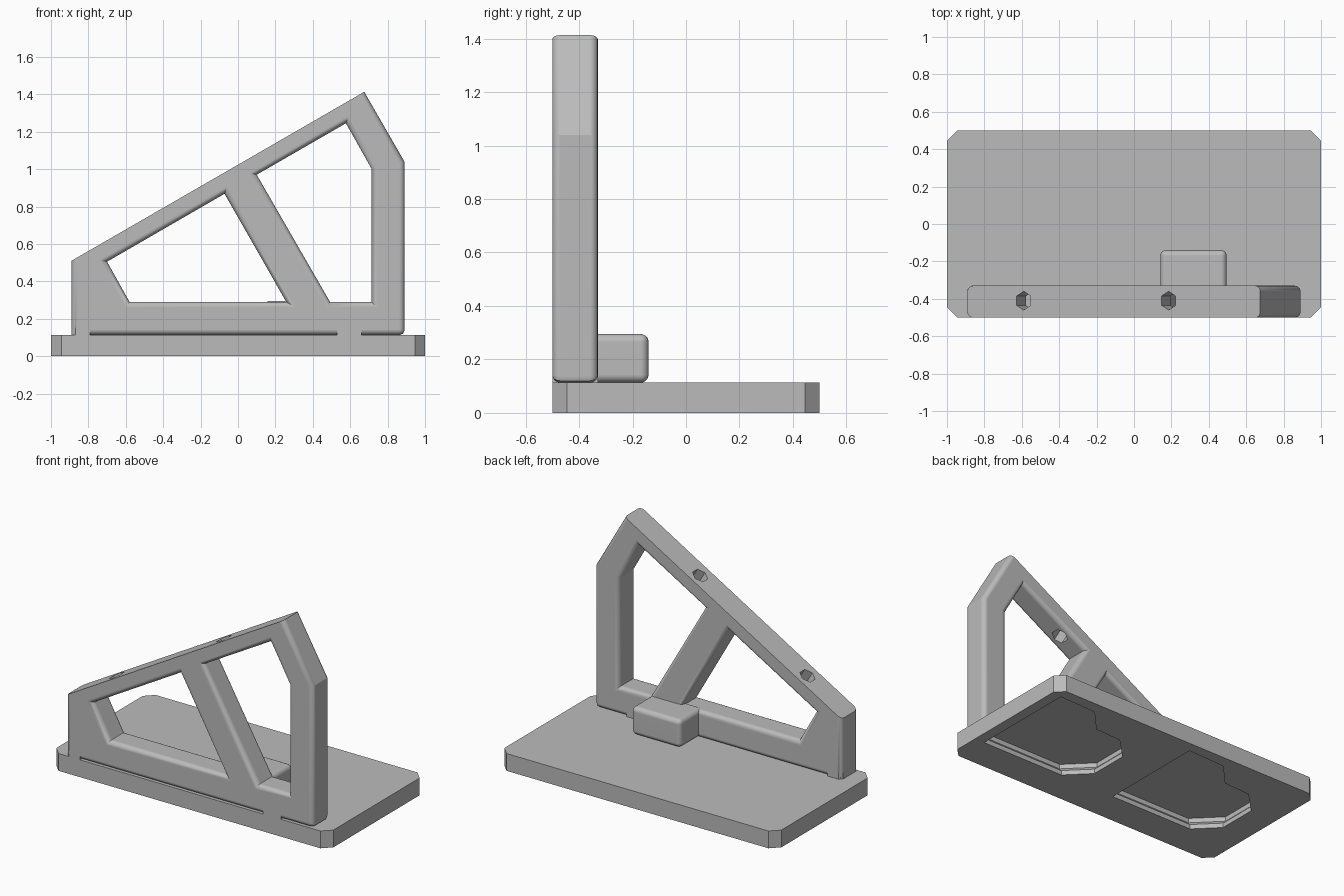
import bpy, bmesh, math
from mathutils import Vector, Matrix

if "Cube" in bpy.data.objects:
    bpy.data.objects.remove(bpy.data.objects["Cube"])

grey = bpy.data.materials.new("plain grey")
grey.diffuse_color = (0.5, 0.5, 0.5, 1)
grey.use_nodes = True
grey.node_tree.nodes["Principled BSDF"].inputs["Base Color"].default_value = grey.diffuse_color


def finish(name, bm, smooth=True):
    bmesh.ops.recalc_face_normals(bm, faces=bm.faces[:])
    me = bpy.data.meshes.new(name)
    bm.to_mesh(me)
    bm.free()
    ob = bpy.data.objects.new(name, me)
    bpy.context.collection.objects.link(ob)
    me.materials.append(grey)
    if smooth:
        bpy.ops.object.select_all(action='DESELECT')
        ob.select_set(True)
        bpy.context.view_layer.objects.active = ob
        bpy.ops.object.shade_smooth_by_angle(angle=math.radians(28))
    return ob


def loft(name, loops, smooth=True, matrix=None):
    """Each loop is a stack of rings; the end rings are capped together."""
    bm = bmesh.new()
    caps = ([], [])
    for rings in loops:
        vs = [[bm.verts.new(p) for p in ring] for ring in rings]
        n = len(vs[0])
        for a, b in zip(vs, vs[1:]):
            for i in range(n):
                j = (i + 1) % n
                bm.faces.new((a[i], a[j], b[j], b[i]))
        for cap, ring in zip(caps, (vs[0], vs[-1])):
            cap += [bm.edges.get((ring[i], ring[(i + 1) % n])) for i in range(n)]
    for cap in caps:
        bmesh.ops.triangle_fill(bm, use_beauty=True, use_dissolve=True, edges=cap)
    if matrix:
        bm.transform(matrix)
    return finish(name, bm, smooth)


def inset(poly, dists):
    """Move each side of a counter-clockwise outline inward by its distance."""
    out, n = [], len(poly)
    for i in range(n):
        p = Vector(poly[i])
        d0 = (p - Vector(poly[i - 1])).normalized()
        d1 = (Vector(poly[(i + 1) % n]) - p).normalized()
        n0, n1 = Vector((-d0.y, d0.x)), Vector((-d1.y, d1.x))
        a, b = dists[i - 1], dists[i]
        det = n0.x * n1.y - n0.y * n1.x
        out.append(p + Vector(((a * n1.y - b * n0.y) / det, (b * n0.x - a * n1.x) / det)))
    return out


def cut(ob, cutter):
    cutter.hide_render = True
    cutter.hide_set(True)
    mod = ob.modifiers.new("cut", 'BOOLEAN')
    mod.object = cutter
    mod.solver = 'EXACT'


# Upright frame: outline and two openings with rounded rims
Y0, Y1, R, N = -0.50, -0.33, 0.03, 5
outline = [(-0.89, 0.113), (0.865, 0.113), (0.883, 0.12), (0.89, 0.138),
           (0.89, 1.04), (0.675, 1.413), (-0.89, 0.51)]
openings = [[(-0.58, 0.29), (0.258, 0.29), (-0.072, 0.868), (-0.70, 0.505)],
            [(0.492, 0.29), (0.715, 0.29), (0.715, 1.00), (0.577, 1.245), (0.10, 0.97)]]


def rounded(poly, sign, sharp=()):
    arc = []
    for k in range(N + 1):
        t = k / N * math.pi / 2
        arc.append((R * (1 - math.sin(t)), R * (1 - math.cos(t))))
    steps = [(o, Y0 + y) for o, y in arc] + [(o, Y1 - y) for o, y in reversed(arc)]
    return [[(p.x, y, p.y) for p in
             inset(poly, [0 if i in sharp else sign * o for i in range(len(poly))])]
            for o, y in steps]


# the sloping rest (side 5) keeps sharp edges
frame = loft("upright_frame", [rounded(outline, 1, (5,))] + [rounded(o, -1) for o in openings])

# Hexagonal screw holes square to the sloping rest
for x in (-0.59, 0.185):
    z = 0.51 + (x + 0.89) * 0.577
    hexa = [(0.05 * math.sin(k * math.pi / 3), 0.05 * math.cos(k * math.pi / 3)) for k in range(6)]
    m = Matrix.Translation((x, -0.41, z)) @ Matrix.Rotation(math.radians(-30), 4, 'Y')
    cut(frame, loft("screw_hole_cutter", [[[(a, b, h) for a, b in hexa] for h in (-0.16, 0.1)]],
                    False, m))
wn = frame.modifiers.new("normals", 'WEIGHTED_NORMAL')
wn.keep_sharp = True
wn.weight = 100

# Feet joining the frame to the plate
c = 0.02
left_foot = [(-0.89 + c, Y0), (-0.79, Y0), (-0.79, Y1), (-0.89 + c, Y1),
             (-0.89, Y1 - c), (-0.89, Y0 + c)]
mid_foot = [(0.53, Y0), (0.66, Y0), (0.66, Y1), (0.53, Y1)]
for name, poly in (("left_foot", left_foot), ("middle_foot", mid_foot)):
    loft(name, [[[(x, y, z) for x, y in poly] for z in (0.10, 0.15)]], False)

# Rounded block behind the frame
bm = bmesh.new()
bmesh.ops.create_cube(bm, size=1, matrix=Matrix.Translation((0.318, -0.25, 0.204))
                      @ Matrix.Diagonal((0.355, 0.22, 0.182, 1)))
edges = [e for e in bm.edges if any(v.co.y > -0.25 for v in e.verts)]
bmesh.ops.bevel(bm, geom=edges, offset=0.03, segments=5, profile=0.5, affect='EDGES')
block = finish("rear_block", bm)
wn = block.modifiers.new("normals", 'WEIGHTED_NORMAL')
wn.keep_sharp = True

# Base plate with clipped corners
k = 0.055
plate_outline = [(-1 + k, -0.5), (1 - k, -0.5), (1, -0.5 + k), (1, 0.5 - k),
                 (1 - k, 0.5), (-1 + k, 0.5), (-1, 0.5 - k), (-1, -0.5 + k)]
plate = loft("base_plate", [[[(x, y, z) for x, y in plate_outline] for z in (0, 0.113)]], False)

# Two undercut mounting slots in the underside
slot = [(0.93, 0.43), (0.66, 0.42), (0.52, 0.27), (0.33, 0.26), (0.19, 0.12),
        (0.19, -0.14), (0.33, -0.28), (0.93, -0.28)]
for dx in (0, -1):
    rings = []
    for z, grow in ((-0.05, 0), (0.03, 0), (0.06, 0.03), (0.09, 0.03)):
        pts = inset(slot, [-grow] * len(slot))
        rings.append([(p.x + dx, p.y, z) for p in pts])
    cut(plate, loft("slot_cutter", [rings], False))
